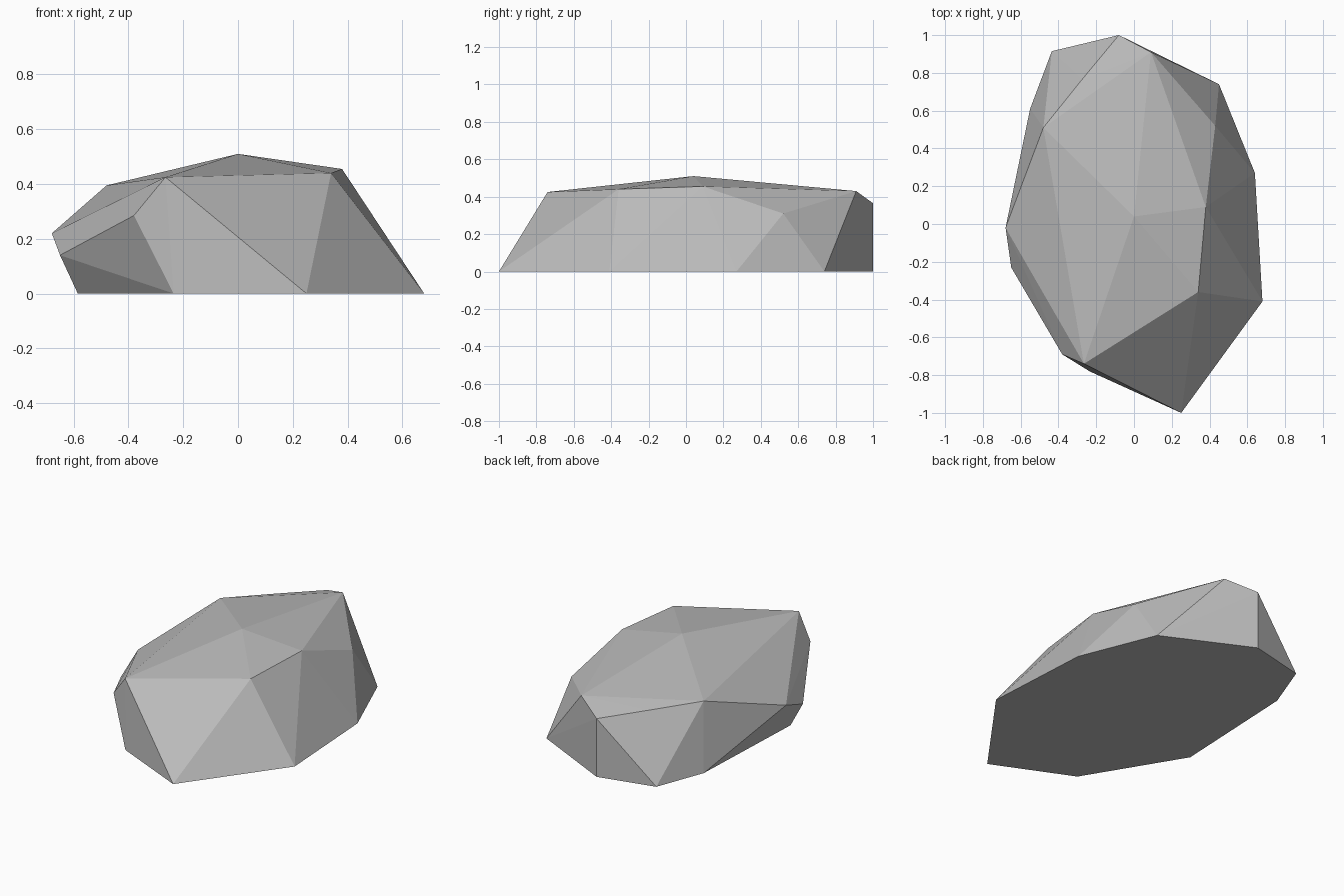
import bpy
import bmesh

# Remove the default cube
cube = bpy.data.objects.get("Cube")
if cube:
    bpy.data.objects.remove(cube, do_unlink=True)

# Plain grey stone
stone = bpy.data.materials.new("stone_grey")
stone.use_nodes = True
grey = (0.5, 0.5, 0.5, 1.0)
stone.diffuse_color = grey
stone.node_tree.nodes["Principled BSDF"].inputs["Base Color"].default_value = grey

# Flat footprint of the rock, anticlockwise from the front tip
footprint = [(0.25, -1.0), (0.68, -0.41), (0.64, 0.27), (0.45, 0.74), (-0.08, 1.0),
             (-0.435, 0.915), (-0.55, 0.61), (-0.585, -0.2), (-0.235, -0.78)]

# Corners of the chipped shoulder, and the peak
shoulder = [(0.34, -0.36, 0.44), (0.38, 0.09, 0.455), (0.43, 0.52, 0.31),
            (0.09, 0.91, 0.43), (-0.08, 1.0, 0.365), (-0.275, 0.765, 0.38),
            (-0.48, 0.51, 0.395), (-0.68, -0.02, 0.22), (-0.65, -0.23, 0.14),
            (-0.38, -0.69, 0.285), (-0.265, -0.74, 0.425)]
peak = (0.0, 0.04, 0.51)

# Wrap the corners in a faceted shell
bm = bmesh.new()
for corner in [(x, y, 0.0) for x, y in footprint] + shoulder + [peak]:
    bm.verts.new(corner)
bmesh.ops.convex_hull(bm, input=bm.verts[:])

# Merge the underside into one flat face
under = [f for f in bm.faces if all(v.co.z < 0.001 for v in f.verts)]
bmesh.ops.dissolve_faces(bm, faces=under)
bmesh.ops.recalc_face_normals(bm, faces=bm.faces[:])

mesh = bpy.data.meshes.new("rock")
bm.to_mesh(mesh)
bm.free()
mesh.materials.append(stone)
rock = bpy.data.objects.new("rock", mesh)
bpy.context.collection.objects.link(rock)
